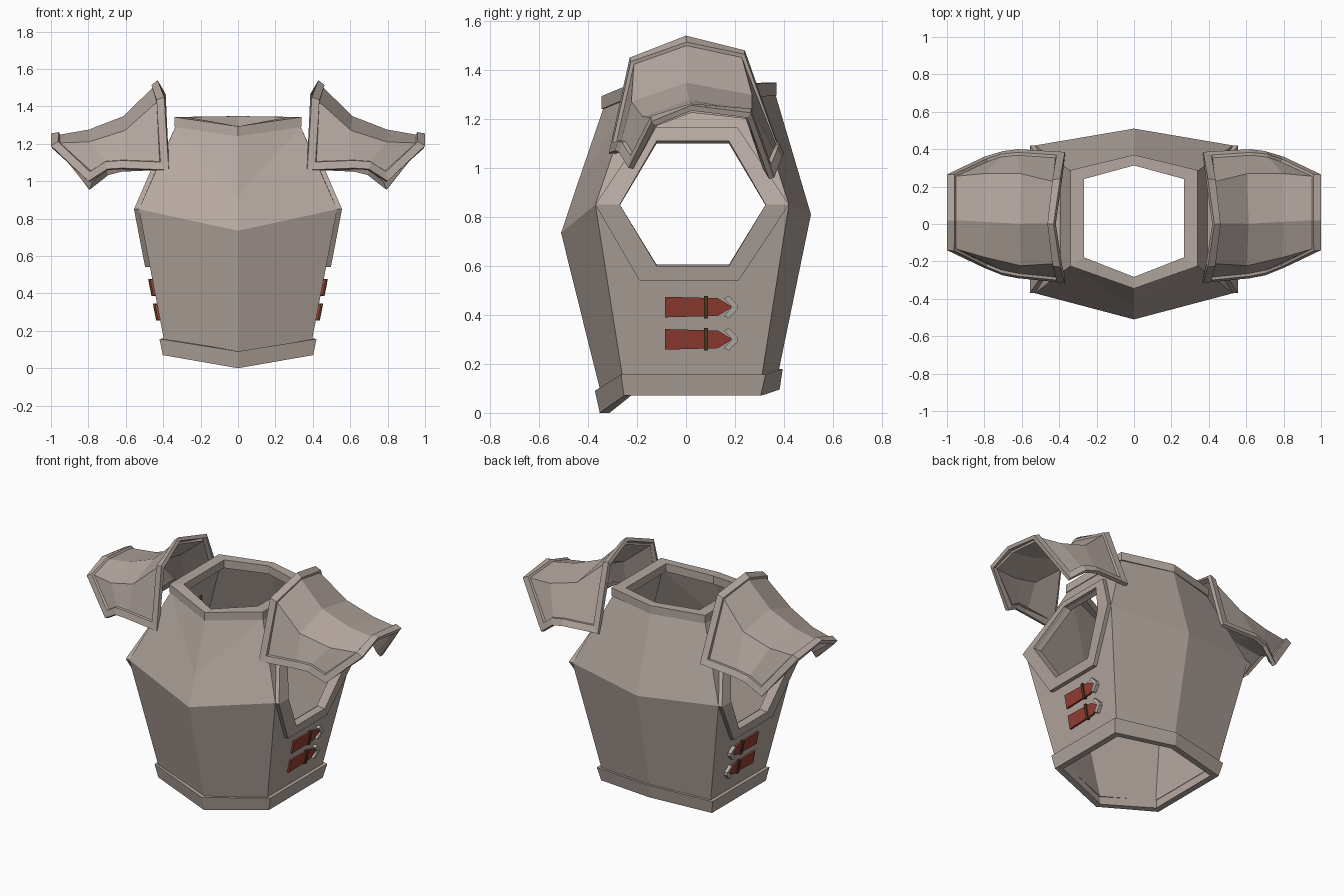
import bpy, bmesh

if "Cube" in bpy.data.objects:
    bpy.data.objects.remove(bpy.data.objects["Cube"])

def add_object(name, verts, faces, color=None, mirror=False, solid=0.0, fix=None):
    mesh = bpy.data.meshes.new(name)
    mesh.from_pydata(verts, [], faces)
    bm = bmesh.new()
    bm.from_mesh(mesh)
    if fix:
        fix(bm)
    else:
        bmesh.ops.recalc_face_normals(bm, faces=bm.faces[:])
    bm.to_mesh(mesh)
    bm.free()
    ob = bpy.data.objects.new(name, mesh)
    bpy.context.collection.objects.link(ob)
    if color:
        mat = bpy.data.materials.new(name + "_color")
        mat.diffuse_color = color
        mat.use_nodes = True
        mat.node_tree.nodes["Principled BSDF"].inputs["Base Color"].default_value = mat.diffuse_color
        mesh.materials.append(mat)
    if mirror:
        ob.modifiers.new("mirror", 'MIRROR').merge_threshold = 0.0005
    if solid:
        m = ob.modifiers.new("thickness", 'SOLIDIFY')
        m.thickness, m.offset = solid, -1
        m.use_even_offset = True
    return ob

def side_x(z):
    """Distance of the torso side wall from the middle at height z."""
    return 0.39 + (z - 0.12) / 0.73 * 0.14 if z < 0.85 else 0.53 - (z - 0.85) / 0.44 * 0.19

def hexagon(half):
    """Full loop from front centre, front corner, back corner, back centre."""
    f, a, b, k = half
    flip = lambda p: (-p[0], p[1], p[2])
    return [f, a, b, k, flip(b), flip(a)]

def band(name, loops, color=None, mirror=False):
    """Ring whose cross-section runs through the given loops and closes."""
    n, m = len(loops[0]), len(loops)
    verts = [p for loop in loops for p in loop]
    faces = [(i * n + j, i * n + (j + 1) % n, (i + 1) % m * n + (j + 1) % n, (i + 1) % m * n + j)
             for i in range(m) for j in range(n)]
    return add_object(name, verts, faces, color, mirror)

def prism(name, outline, zc, lo, hi, color=None):
    """Flat plate lying on the torso side, mirrored to the other side."""
    n = len(outline)
    verts = [(side_x(zc + z) + d, y, zc + z) for d in (lo, hi) for y, z in outline]
    faces = [tuple(range(n)), tuple(range(n, 2 * n))]
    faces += [(i, (i + 1) % n, n + (i + 1) % n, n + i) for i in range(n)]
    return add_object(name, verts, faces, color, mirror=True)

STEEL = (0.46, 0.39, 0.35, 1)

# Torso shell: one half, mirrored, with a six-sided arm opening
hole = [(-0.27, 0.85), (-0.12, 0.60), (0.175, 0.60), (0.325, 0.85), (0.175, 1.11), (-0.12, 1.11)]
verts = [(0, -0.34, 0.05), (0.39, -0.255, 0.12), (0.39, 0.305, 0.12), (0, 0.37, 0.13),
         (0, -0.51, 0.735), (0.53, -0.37, 0.85), (0.53, 0.42, 0.85), (0, 0.51, 0.81),
         (0, -0.335, 1.25), (0.335, -0.22, 1.29), (0.335, 0.28, 1.29), (0, 0.365, 1.30),
         (0, -0.448, 0.92)]
verts += [(side_x(z), y, z) for y, z in hole]
faces = [(0, 1, 5, 4), (2, 3, 7, 6), (4, 5, 9, 12), (12, 9, 8), (6, 7, 11, 10),
         (1, 2, 15, 14), (1, 14, 13, 5), (2, 6, 16, 15),
         (9, 18, 17, 10), (5, 13, 18, 9), (6, 10, 17, 16)]

def outward(bm):
    bm.normal_update()
    for f in bm.faces:
        c = f.calc_center_median()
        c.z = 0
        if f.normal.dot(c) < 0:
            f.normal_flip()

add_object("torso_plate", verts, faces, STEEL, mirror=True, solid=0.025, fix=outward)

# Waist rim
band("waist_rim", [hexagon(h) for h in (
    [(0, -0.372, 0.09), (0.42, -0.265, 0.157), (0.42, 0.325, 0.157), (0, 0.395, 0.18)],
    [(0, -0.352, 0.0), (0.402, -0.253, 0.07), (0.402, 0.305, 0.07), (0, 0.382, 0.095)],
    [(0, -0.312, 0.0), (0.362, -0.225, 0.07), (0.362, 0.278, 0.07), (0, 0.342, 0.095)],
    [(0, -0.325, 0.09), (0.372, -0.235, 0.157), (0.372, 0.29, 0.157), (0, 0.352, 0.18)])], STEEL)

# Neck rim
outer = [(0, -0.345, 1.24), (0.34, -0.225, 1.29), (0.34, 0.288, 1.29), (0, 0.37, 1.295)]
inner = [(0, -0.283, 1.24), (0.268, -0.178, 1.29), (0.268, 0.24, 1.29), (0, 0.313, 1.295)]
raised = lambda pts: [(x, y, z + 0.053) for x, y, z in pts]
band("neck_rim", [hexagon(h) for h in (outer, raised(outer), raised(inner), inner)], STEEL)

# Arm opening frames
frame = [(-0.37, 0.85), (-0.19, 0.54), (0.215, 0.54), (0.42, 0.85), (0.21, 1.165), (-0.16, 1.165)]
on_side = lambda pts, d: [(side_x(z) + d, y, z) for y, z in pts]
band("armhole_frame", [on_side(frame, -0.01), on_side(frame, 0.026),
                       on_side(hole, 0.026), on_side(hole, -0.035)], STEEL, mirror=True)

# Side straps with keeper and metal tip
for i, zc in enumerate((0.432, 0.30)):
    prism(f"side_strap_{i}", [(-0.085, -0.042), (0.13, -0.036), (0.19, 0), (0.13, 0.036), (-0.085, 0.042)],
          zc, -0.005, 0.012, (0.30, 0.05, 0.035, 1))
    prism(f"strap_keeper_{i}", [(0.073, -0.046), (0.09, -0.046), (0.09, 0.046), (0.073, 0.046)],
          zc, -0.005, 0.02, (0.09, 0.05, 0.02, 1))
    prism(f"strap_tip_{i}", [(0.155, -0.036), (0.175, -0.046), (0.21, -0.01), (0.21, 0.01),
                             (0.175, 0.046), (0.155, 0.036), (0.187, 0)],
          zc, -0.005, 0.022, (0.5, 0.46, 0.42, 1))

# Shoulder guards: four arches from neck side outwards, flared at both ends
arches = [
    [(0.37, -0.315, 1.06), (0.395, -0.23, 1.45), (0.43, 0.0, 1.54), (0.395, 0.24, 1.48), (0.37, 0.385, 1.07)],
    [(0.62, -0.29, 1.07), (0.61, -0.235, 1.28), (0.62, 0.0, 1.36), (0.61, 0.28, 1.31), (0.62, 0.40, 1.06)],
    [(0.70, -0.275, 1.065), (0.80, -0.19, 1.22), (0.80, 0.01, 1.29), (0.80, 0.28, 1.255), (0.70, 0.39, 1.04)],
    [(0.80, -0.235, 1.0), (1.0, -0.14, 1.19), (1.0, 0.02, 1.255), (1.0, 0.265, 1.225), (0.80, 0.36, 0.96)]]
verts = [p for arch in arches for p in arch]
faces = [(i * 5 + j, i * 5 + 5 + j, i * 5 + 6 + j, i * 5 + 1 + j) for i in range(3) for j in range(4)]

def raised_border(bm):
    core = bm.faces[:]
    bm.normal_update()
    for width, depth in ((0.042, 0.0), (0.006, -0.014)):
        bmesh.ops.inset_region(bm, faces=core, use_boundary=True, use_even_offset=True,
                               thickness=width, depth=depth)

add_object("shoulder_guard", verts, faces, STEEL, mirror=True, solid=0.022, fix=raised_border)
